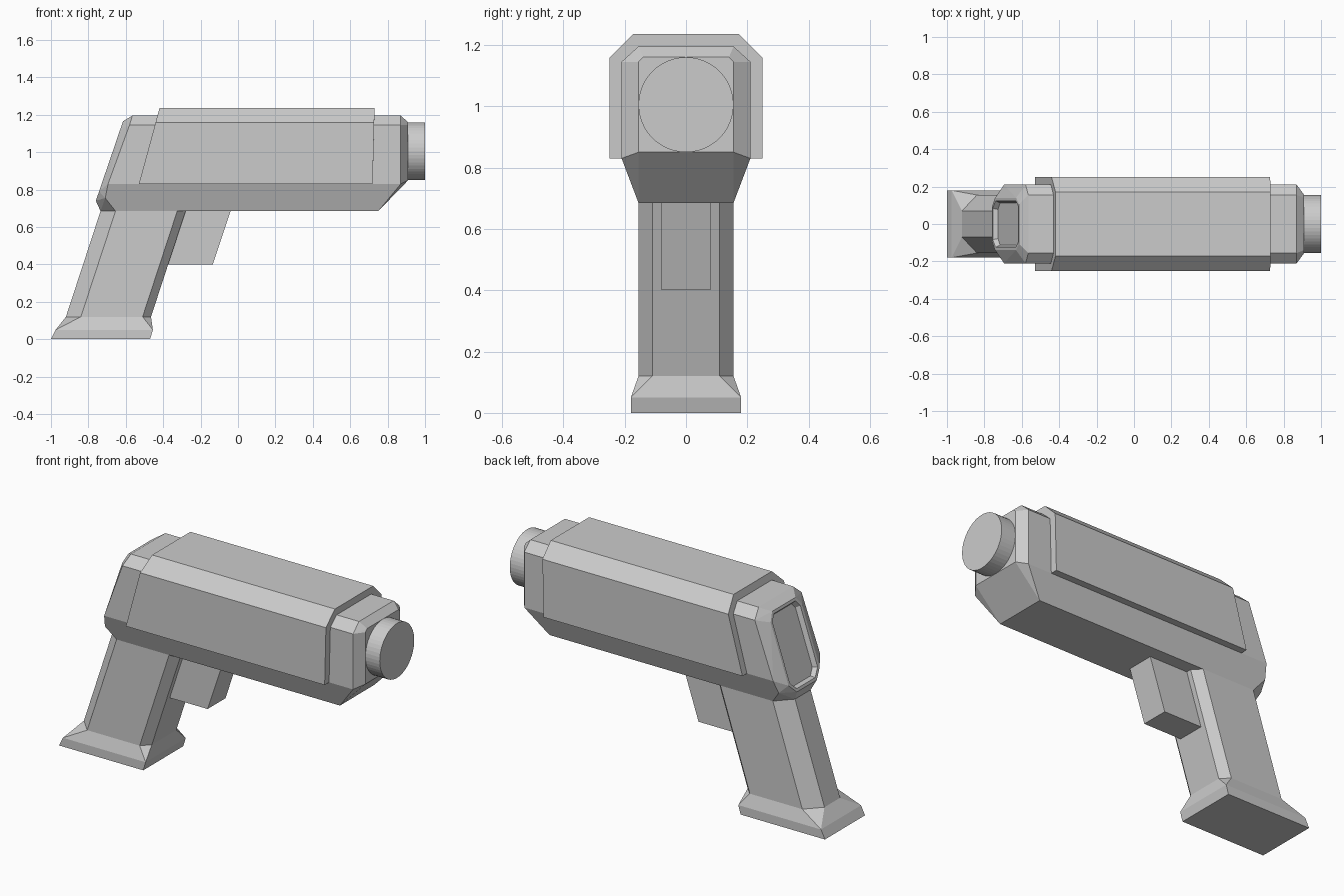
import bpy, bmesh, math
from mathutils import Vector

if "Cube" in bpy.data.objects:
    bpy.data.objects.remove(bpy.data.objects["Cube"])


def finish(bm, name):
    bmesh.ops.recalc_face_normals(bm, faces=bm.faces[:])
    mesh = bpy.data.meshes.new(name)
    bm.to_mesh(mesh)
    bm.free()
    obj = bpy.data.objects.new(name, mesh)
    bpy.context.collection.objects.link(obj)
    return obj


def hull(points):
    """Convex faceted solid from half points mirrored across y = 0."""
    bm = bmesh.new()
    for x, y, z in points:
        for s in (1, -1):
            bm.verts.new((x, s * y, z))
    res = bmesh.ops.convex_hull(bm, input=bm.verts[:])
    junk = {g for g in res["geom_interior"] + res["geom_unused"]
            if isinstance(g, bmesh.types.BMVert)}
    bmesh.ops.delete(bm, geom=list(junk), context='VERTS')
    bmesh.ops.dissolve_limit(bm, angle_limit=math.radians(1.5),
                             verts=bm.verts[:], edges=bm.edges[:])
    return bm


def back_x(z):
    return -0.76 + 0.341 * (z - 0.74)


# Main body: faceted, tapered nose and sloping back
rear_rim = [(-0.655, 0.155, 0.685), (-0.695, 0.21, 0.83),
            (-0.58, 0.21, 1.145), (-0.565, 0.155, 1.195)]
rear_panel = [(back_x(z), y, z) for y, z in
              ((0.09, 0.74), (0.14, 0.79), (0.14, 1.12), (0.105, 1.165))]
nose = [(0.75, 0.155, 0.685), (0.87, 0.21, 0.83), (0.87, 0.21, 1.145),
        (0.87, 0.155, 1.195), (0.91, 0.155, 0.85), (0.91, 0.155, 1.145),
        (0.91, 0.14, 1.16)]
bm = hull(rear_rim + rear_panel + nose +
          [(-0.735, 0.07, 0.685), (-0.71, 0.1815, 0.755)])

# Recessed panel on the back
bm.normal_update()
normal = Vector((-1, 0, 0.341)).normalized()
back = [f for f in bm.faces if f.normal.dot(normal) > 0.995]
bmesh.ops.inset_region(bm, faces=back, thickness=0.016, use_even_offset=True)
bmesh.ops.inset_region(bm, faces=back, thickness=0.012, depth=-0.025,
                       use_even_offset=True)
finish(bm, "body")

# Upper shell wrapped over the body
shell = []
for y, z, front in ((0.25, 0.83, 0.72), (0.25, 1.158, 0.728), (0.172, 1.235, 0.73)):
    shell += [(-0.53 + 0.272 * (z - 0.83), y, z), (front, y, z)]
finish(hull(shell), "upper_shell")

# Slanted grip with chamfered corners
section = [(-0.92, 0.07), (-0.84, 0.155), (-0.51, 0.155), (-0.465, 0.11)]
grip = [(x + dx, y, z) for x, y in section
        for dx, z in ((0, 0.12), (0.19, 0.70))]
finish(hull(grip), "grip")

# Flared grip base
base = [(x, y, 0.12) for x, y in section]
base += [(-1.0, 0.18, 0), (-0.47, 0.18, 0), (-0.975, 0.18, 0.05), (-0.455, 0.18, 0.05)]
finish(hull(base), "grip_base")

# Trigger block
trigger = [(x, 0.08, z) for x, z in
           ((-0.40, 0.40), (-0.135, 0.40), (-0.035, 0.70), (-0.30, 0.70))]
finish(hull(trigger), "trigger")

# Round nozzle
bpy.ops.mesh.primitive_cylinder_add(vertices=48, radius=0.155, depth=0.13,
                                    location=(0.935, 0, 1.005),
                                    rotation=(0, math.pi / 2, 0))
bpy.context.object.name = "nozzle"
